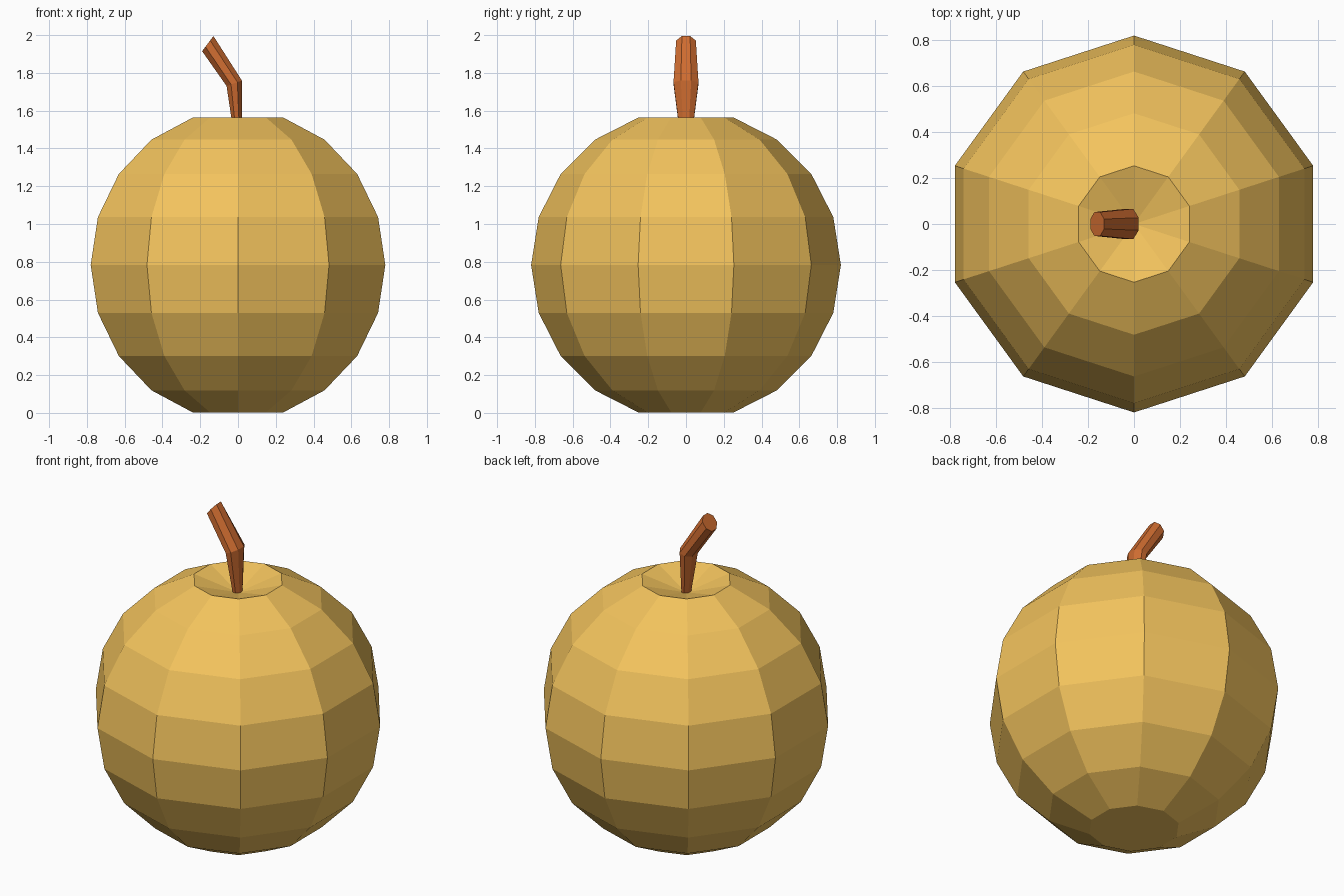
import bpy, bmesh, math
from mathutils import Vector

if "Cube" in bpy.data.objects:
    bpy.data.objects.remove(bpy.data.objects["Cube"])


def material(name, rgb):
    m = bpy.data.materials.new(name)
    m.diffuse_color = (*rgb, 1)
    m.use_nodes = True
    m.node_tree.nodes["Principled BSDF"].inputs["Base Color"].default_value = m.diffuse_color
    return m


def finish(bm, name, mat):
    bmesh.ops.recalc_face_normals(bm, faces=bm.faces)
    me = bpy.data.meshes.new(name)
    bm.to_mesh(me)
    bm.free()
    me.materials.append(mat)
    ob = bpy.data.objects.new(name, me)
    bpy.context.collection.objects.link(ob)
    return ob


# Fruit: ten-sided sphere, top pole pushed in, bottom pole flattened
R, MID = 0.82, 0.783
bm = bmesh.new()
bmesh.ops.create_uvsphere(bm, u_segments=10, v_segments=10, radius=R)
start = max(bm.verts, key=lambda v: v.co.x + v.co.y * 0.001).co
turn = math.pi / 2 - math.atan2(start.y, start.x)
for v in bm.verts:
    x, y = v.co.x, v.co.y
    v.co.x = x * math.cos(turn) - y * math.sin(turn)
    v.co.y = x * math.sin(turn) + y * math.cos(turn)
    v.co.z += MID
    if abs(v.co.z - (MID + R)) < 1e-3:
        v.co.z = 1.485
    elif abs(v.co.z - (MID - R)) < 1e-3:
        v.co.z = 0.003
finish(bm, "fruit", material("golden_skin", (0.90, 0.55, 0.11)))

# Stem: eight-sided bent tube; (x, z, tilt, in-plane half width, y half width)
sections = [
    (0.0, 1.46, 0.0, 0.020, 0.030),
    (-0.02, 1.745, math.radians(20), 0.043, 0.066),
    (-0.16, 1.955, math.radians(53), 0.050, 0.052),
]
bm = bmesh.new()
rings = []
for x, z, tilt, w, d in sections:
    ring = []
    for i in range(8):
        a = math.pi / 8 + i * math.pi / 4
        u = w * math.cos(a) / math.cos(math.pi / 8)
        ring.append(bm.verts.new(Vector((x + u * math.cos(tilt),
                                         d * math.sin(a) / math.cos(math.pi / 8),
                                         z + u * math.sin(tilt)))))
    rings.append(ring)
for lo, hi in zip(rings, rings[1:]):
    for i in range(8):
        j = (i + 1) % 8
        bm.faces.new((lo[i], lo[j], hi[j], hi[i]))
bm.faces.new(rings[0])
bm.faces.new(rings[-1])
finish(bm, "stem", material("stem_brown", (0.62, 0.15, 0.03)))
